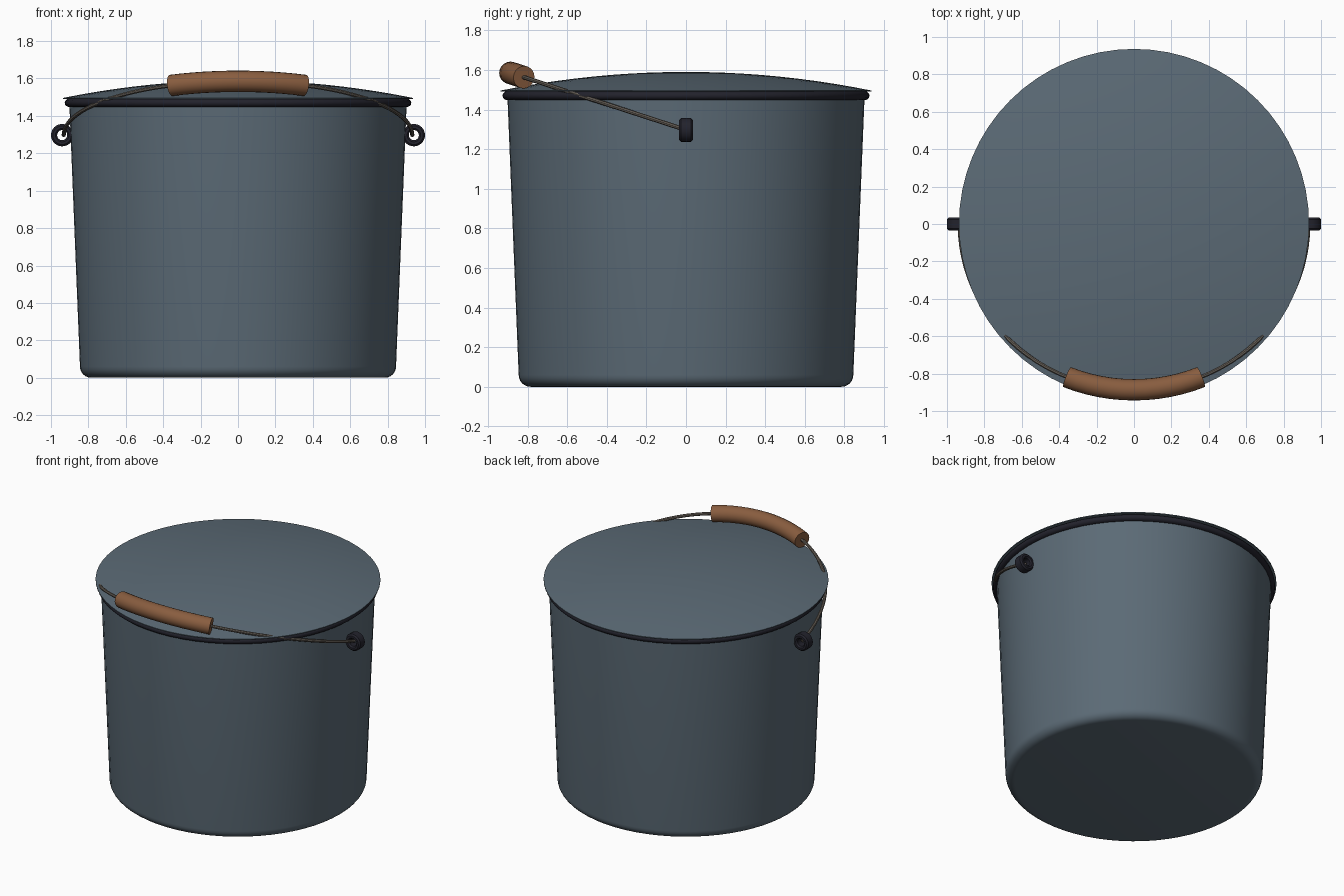
import bpy, bmesh, math
from mathutils import Vector

if "Cube" in bpy.data.objects:
    bpy.data.objects.remove(bpy.data.objects["Cube"])


def material(name, rgb):
    m = bpy.data.materials.new(name)
    m.diffuse_color = (*rgb, 1)
    m.use_nodes = True
    m.node_tree.nodes["Principled BSDF"].inputs["Base Color"].default_value = m.diffuse_color
    return m


ENAMEL = material("blue grey enamel", (0.105, 0.145, 0.18))
BLACK = material("black trim", (0.016, 0.016, 0.025))
WOOD = material("brown wood", (0.25, 0.11, 0.05))
STEEL = material("grey wire", (0.14, 0.12, 0.1))


def finish(name, bm, mat, angle=40):
    bmesh.ops.remove_doubles(bm, verts=bm.verts, dist=1e-5)
    bmesh.ops.recalc_face_normals(bm, faces=bm.faces)
    me = bpy.data.meshes.new(name)
    bm.to_mesh(me)
    bm.free()
    ob = bpy.data.objects.new(name, me)
    bpy.context.collection.objects.link(ob)
    me.materials.append(mat)
    bpy.ops.object.select_all(action='DESELECT')
    ob.select_set(True)
    bpy.context.view_layer.objects.active = ob
    bpy.ops.object.shade_smooth_by_angle(angle=math.radians(angle))
    return ob


def lathe(name, profile, mat, steps=64, closed=False, axis=(0, 0, 1), centre=(0, 0, 0)):
    """Spin a profile of (radius, height) points round an axis."""
    bm = bmesh.new()
    turn = Vector((0, 0, 1)).rotation_difference(Vector(axis))
    vs = [bm.verts.new(turn @ Vector((r, 0, h)) + Vector(centre)) for r, h in profile]
    pairs = list(zip(vs, vs[1:])) + ([(vs[-1], vs[0])] if closed else [])
    edges = [bm.edges.new(p) for p in pairs]
    bmesh.ops.spin(bm, geom=vs + edges, cent=centre, axis=axis, steps=steps,
                   angle=math.tau, use_merge=True)
    return finish(name, bm, mat)


# Tilted plane in which the bail handle swings
PIVOT_Z, BAIL_R = 1.297, 0.932
TILT = math.radians(18)


def bail_arc(name, a0, a1, radius, mat, steps, sides):
    """Round bar following the bail arc; angle 0 is the middle of the grip."""
    bm = bmesh.new()
    normal = Vector((0, math.sin(TILT), math.cos(TILT)))
    rings = []
    for i in range(steps + 1):
        a = a0 + (a1 - a0) * i / steps
        out = Vector((math.sin(a), -math.cos(a) * math.cos(TILT), math.cos(a) * math.sin(TILT)))
        mid = Vector((0, 0, PIVOT_Z)) + out * BAIL_R
        rings.append([bm.verts.new(mid + radius * (out * math.cos(t) + normal * math.sin(t)))
                      for t in (math.tau * k / sides for k in range(sides))])
    for p, q in zip(rings, rings[1:]):
        for k in range(sides):
            j = (k + 1) % sides
            bm.faces.new((p[k], p[j], q[j], q[k]))
    bm.faces.new(rings[0])
    bm.faces.new(rings[-1])
    return finish(name, bm, mat)


# Tapered pail with a rounded foot
foot = [(0.785 + 0.06 * math.sin(t), 0.06 - 0.06 * math.cos(t))
        for t in (math.pi / 2 * i / 6 for i in range(7))]
lathe("pail_body", [(0, 0)] + foot + [(0.902, 1.47)], ENAMEL)

# Rolled rim
lathe("rim", [(0.9 + 0.027 * math.cos(t), 1.47 + 0.023 * math.sin(t))
              for t in (math.tau * i / 12 for i in range(12))], BLACK, closed=True)

# Shallow domed lid
lid_r, lid_z, rise = 0.936, 1.496, 0.094
sphere = (lid_r ** 2 + rise ** 2) / (2 * rise)
top = math.asin(lid_r / sphere)
dome = [(sphere * math.sin(top * i / 10), lid_z + rise - sphere * (1 - math.cos(top * i / 10)))
        for i in range(11)]
lathe("lid", dome + [(lid_r, lid_z - 0.006), (0, lid_z - 0.006)], ENAMEL)

# Ring ears on both sides
ear = [(0.027, -0.025), (0.036, -0.035), (0.05, -0.035), (0.06, -0.025),
       (0.06, 0.025), (0.05, 0.035), (0.036, 0.035), (0.027, 0.025)]
for side, label in ((-1, "left"), (1, "right")):
    lathe(label + "_ear", ear, BLACK, steps=24, closed=True,
          axis=(0, 1, 0), centre=(0.94 * side, 0, PIVOT_Z))

# Wire bail and wooden grip
bail_arc("bail_wire", -math.pi / 2, math.pi / 2, 0.011, STEEL, 48, 8)
grip = math.asin(0.358 / BAIL_R)
bail_arc("grip", -grip, grip, 0.057, WOOD, 12, 20)
